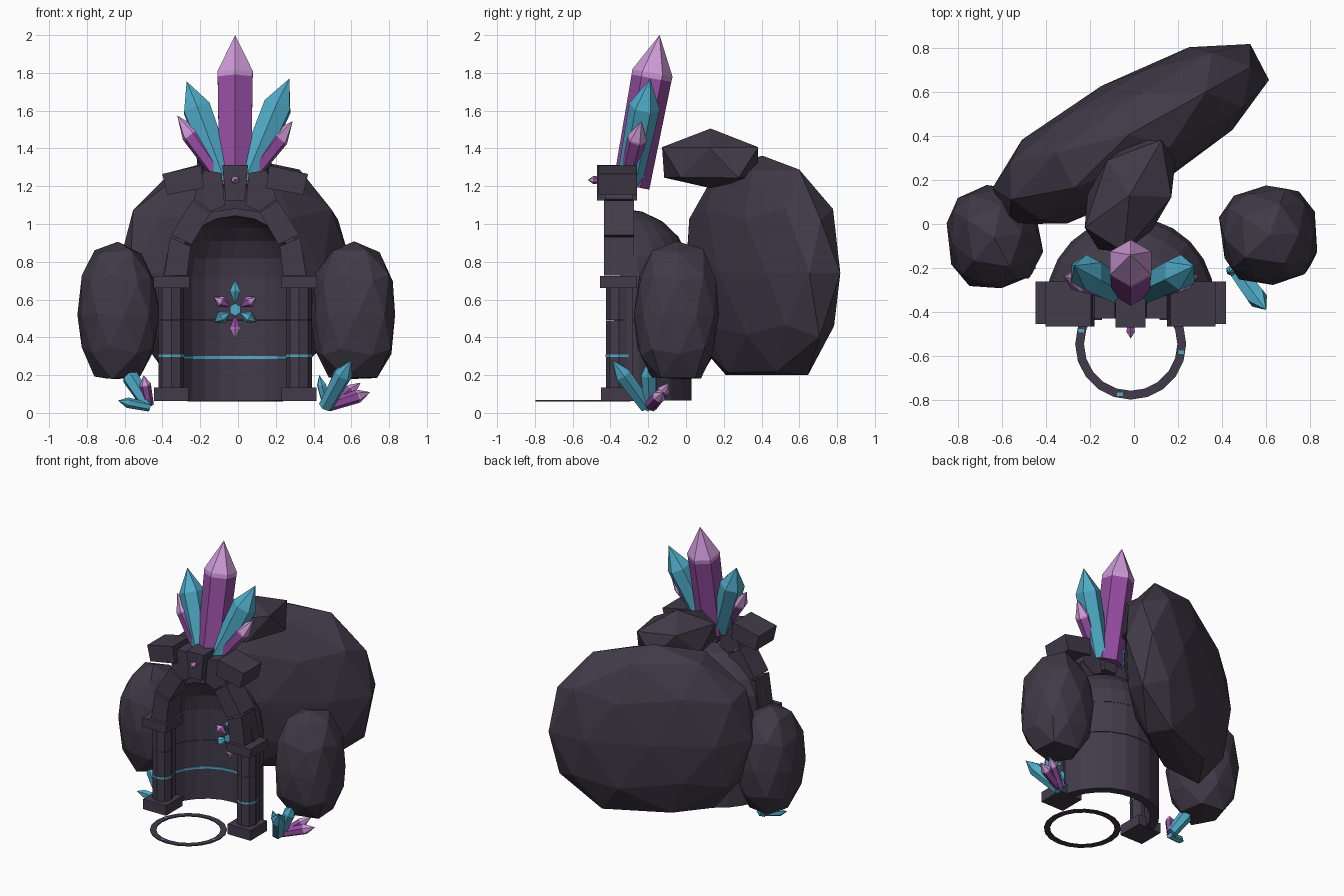
import bpy, bmesh, math, random
from mathutils import Vector, Matrix

if "Cube" in bpy.data.objects:
    bpy.data.objects.remove(bpy.data.objects["Cube"])

random.seed(4)
CX = -0.015  # centre line of the shrine


def mat(name, col):
    m = bpy.data.materials.new(name)
    m.diffuse_color = (*col, 1)
    m.use_nodes = True
    m.node_tree.nodes["Principled BSDF"].inputs["Base Color"].default_value = m.diffuse_color
    return m


STONE = mat("dark stone", (0.054, 0.044, 0.067))
ROCK = mat("dark rock", (0.051, 0.042, 0.063))
PURPLE = mat("purple crystal", (0.30, 0.075, 0.36))
PINK = mat("pink crystal tip", (0.62, 0.32, 0.68))
TEAL = mat("teal crystal", (0.08, 0.41, 0.58))


def finish(name, bm, *mats):
    bmesh.ops.recalc_face_normals(bm, faces=bm.faces[:])
    me = bpy.data.meshes.new(name)
    bm.to_mesh(me)
    bm.free()
    for m in mats:
        me.materials.append(m)
    ob = bpy.data.objects.new(name, me)
    bpy.context.collection.objects.link(ob)
    return ob


def prism(name, pts, y0, y1, m=STONE):
    """Front outline (x, z) extruded in depth."""
    bm = bmesh.new()
    a = [bm.verts.new((x, y0, z)) for x, z in pts]
    b = [bm.verts.new((x, y1, z)) for x, z in pts]
    bm.faces.new(a)
    bm.faces.new(b)
    for i in range(len(pts)):
        j = (i + 1) % len(pts)
        bm.faces.new((a[i], a[j], b[j], b[i]))
    return finish(name, bm, m)


def block(name, x0, x1, y0, y1, z0, z1, m=STONE):
    return prism(name, [(x0, z0), (x1, z0), (x1, z1), (x0, z1)], y0, y1, m)


def revolve(name, prof, cx, cy, sweep, n, m=STONE):
    """Closed (r, z) section swept about a vertical axis, from +x anticlockwise."""
    bm = bmesh.new()
    full = sweep > 6
    rows = []
    for i in range(n if full else n + 1):
        a = sweep * i / n
        rows.append([bm.verts.new((cx + r * math.cos(a), cy + r * math.sin(a), z)) for r, z in prof])
    k = len(prof)
    for i in range(n):
        p, q = rows[i], rows[(i + 1) % len(rows)]
        for j in range(k):
            bm.faces.new((p[j], p[(j + 1) % k], q[(j + 1) % k], q[j]))
    if not full:
        bm.faces.new(rows[0])
        bm.faces.new(rows[-1])
    return finish(name, bm, m)


def crystal(name, base, tip, r, body, end=None, point=0.28, foot=0.82):
    """Six-sided pointed crystal; the tip may have its own colour."""
    base, tip = Vector(base), Vector(tip)
    d = tip - base
    ln = d.length
    rot = d.to_track_quat('Z', 'Y').to_matrix()
    sh = 1 - point
    bm = bmesh.new()
    rings = []
    for t, s in ((0, foot), (sh - 0.035, 0.99), (sh, 1)):
        rings.append([bm.verts.new(base + rot @ Vector((r * s * math.cos(math.pi * (i / 3 + .5)),
                                                        r * s * math.sin(math.pi * (i / 3 + .5)), t * ln)))
                      for i in range(6)])
    top = bm.verts.new(tip)
    bm.faces.new(rings[0])
    for i in range(6):
        j = (i + 1) % 6
        bm.faces.new((rings[0][i], rings[0][j], rings[1][j], rings[1][i]))
        f = bm.faces.new((rings[1][i], rings[1][j], rings[2][j], rings[2][i]))
        g = bm.faces.new((rings[2][i], rings[2][j], top))
        f.material_index = g.material_index = 1 if end else 0
    return finish(name, bm, body, *([end] if end else []))


def rock(name, c, size, angle, floor, sub, jitter, power=1.0):
    """Faceted boulder with a flat underside; power below 1 makes it boxier in plan."""
    bm = bmesh.new()
    bmesh.ops.create_icosphere(bm, subdivisions=sub, radius=1)
    rot = Matrix.Rotation(math.radians(angle), 3, 'Z')
    for v in bm.verts:
        k = 1 + random.uniform(-jitter, jitter)
        u = [math.copysign(abs(v.co[i]) ** (power if i < 2 else 1), v.co[i]) for i in range(3)]
        v.co = Vector(c) + rot @ Vector([u[i] * size[i] * k for i in range(3)])
        v.co.z = max(v.co.z, floor)
    return finish(name, bm, ROCK)


# Boulders around and behind the shrine
rock("back_boulder", (-0.025, 0.405, 0.74), (0.70, 0.26, 0.63), 29, 0.20, 2, 0.03, 0.9)
rock("left_boulder", (-0.635, -0.06, 0.52), (0.215, 0.24, 0.39), 8, 0.18, 2, 0.03, 0.8)
rock("right_boulder", (0.615, -0.05, 0.52), (0.225, 0.225, 0.40), 4, 0.18, 2, 0.03, 0.75)
rock("top_boulder", (-0.02, 0.13, 1.325), (0.32, 0.20, 0.18), 60, 1.19, 1, 0.02)

# Half-round niche: three wall courses and a half dome
NY = -0.35
for i, (z0, z1) in enumerate(((0.065, 0.295), (0.295, 0.489), (0.492, 0.718))):
    revolve(f"niche_course_{i}", [(0.32, z0), (0.38, z0), (0.38, z1), (0.32, z1)], CX, NY, math.pi, 12)
arc = [math.pi / 2 * i / 5 for i in range(6)]
dome = [(0.38 * math.cos(a) + 0.002, 0.718 + 0.365 * math.sin(a)) for a in arc]
dome += [(0.32 * math.cos(a) + 0.002, 0.718 + 0.325 * math.sin(a)) for a in reversed(arc)]
revolve("niche_dome", dome, CX, NY, math.pi, 12)
revolve("niche_glow_band", [(0.314, 0.285), (0.322, 0.285), (0.322, 0.300), (0.314, 0.300)],
        CX, NY, math.pi, 12, TEAL)

# Columns and arch stones, mirrored about the centre line
ARCH = [
    ([(.375, .727), (.255, .727), (.235, .88), (.345, .93)], -.435, -.275),
    ([(.34, .942), (.23, .892), (.13, 1.06), (.225, 1.125)], -.435, -.275),
    ([(.22, 1.132), (.165, 1.285), (.072, 1.27), (.055, 1.10), (.125, 1.066)], -.43, -.28),
    ([(.386, 1.265), (.18, 1.31), (.165, 1.19), (.36, 1.155)], -.465, -.26),
]
for s, side in ((-1, "left"), (1, "right")):
    x = CX + s * 0.338
    block(f"{side}_column_base", x - .092, x + .092, -.45, -.26, .062, .135)
    block(f"{side}_column_cap", x - .095, x + .095, -.455, -.26, .66, .725)
    for i, (z0, z1) in enumerate(((.135, .30), (.30, .489), (.491, .66))):
        revolve(f"{side}_column_drum_{i}", [(.002, z0), (.068, z0), (.068, z1), (.002, z1)],
                x, -.355, 2 * math.pi, 8)
    block(f"{side}_column_backing", x - .05, x + .05, -.38, -.28, .135, .66)
    revolve(f"{side}_column_band", [(.066, .295), (.071, .295), (.071, .309), (.066, .309)],
            x, -.355, 2 * math.pi, 8, TEAL)
    for i, (pts, y0, y1) in enumerate(ARCH):
        prism(f"{side}_arch_stone_{i}", [(CX + s * u, z) for u, z in pts], y0, y1)
prism("keystone", [(CX - .05, 1.125), (CX + .05, 1.125), (CX + .068, 1.312), (CX - .068, 1.312)], -.47, -.26)
crystal("keystone_gem", (CX, -.46, 1.233), (CX, -.52, 1.233), .022, PURPLE, PINK, .5)

# Thin ring on the ground with three glowing marks
RY = -0.545
revolve("ground_ring", [(.212, .060), (.252, .060), (.252, .067), (.212, .067)], CX, RY, 2 * math.pi, 20)
for i, a in enumerate((165, -9, 258)):
    px = CX + .232 * math.cos(math.radians(a))
    py = RY + .232 * math.sin(math.radians(a))
    block(f"ring_mark_{i}", px - .013, px + .013, py - .008, py + .008, .064, .069, TEAL)

# Emblem on the niche wall: hexagon and six crystal petals
EY, EZ = -0.07, 0.547
hexa = [(CX + .033 * math.sin(math.pi * i / 3), EZ + .033 * math.cos(math.pi * i / 3)) for i in range(6)]
prism("emblem_centre", hexa, EY - .02, EY + .03, TEAL)
for i, c in enumerate((TEAL, PURPLE, TEAL, PURPLE, TEAL, PURPLE)):
    a = math.pi * i / 3
    far = .16 if i % 3 == 0 else .13
    dx, dz = math.sin(a), math.cos(a)
    crystal(f"emblem_petal_{i}", (CX + .035 * dx, EY, EZ + .035 * dz), (CX + far * dx, EY, EZ + far * dz),
            .032, c, PINK if c is PURPLE else None, .48, .15)

# Crown of crystals on top
crystal("crown_centre", (CX, -.29, 1.2), (CX, -.14, 2.0), .108, PURPLE, PINK, .25, .9)
crystal("crown_left", (-.07, -.30, 1.22), (-.272, -.19, 1.755), .083, TEAL, None, .27)
crystal("crown_right", (.04, -.30, 1.22), (.272, -.19, 1.77), .083, TEAL, None, .27)
crystal("crown_small_left", (-.09, -.31, 1.25), (-.322, -.235, 1.575), .052, PURPLE, PINK, .3)
crystal("crown_small_right", (.06, -.31, 1.25), (.29, -.235, 1.545), .052, PURPLE, PINK, .3)

# Ground clusters either side
GROUND = [
    ("left", (-.475, -.19, .04), (-.61, -.14, .25), .046, TEAL),
    ("left", (-.47, -.20, .03), (-.635, -.25, .065), .028, TEAL),
    ("left", (-.47, -.19, .04), (-.50, -.235, .20), .030, PURPLE),
    ("right", (.465, -.21, .035), (.60, -.39, .28), .048, TEAL),
    ("right", (.47, -.19, .03), (.585, -.20, .28), .045, TEAL),
    ("right", (.47, -.19, .03), (.43, -.22, .20), .026, TEAL),
    ("right", (.49, -.19, .04), (.70, -.12, .11), .036, PURPLE),
    ("right", (.48, -.18, .03), (.65, -.09, .16), .032, PURPLE),
]
for i, (side, b, t, r, c) in enumerate(GROUND):
    crystal(f"{side}_ground_crystal_{i}", b, t, r, c, PINK if c is PURPLE else None, .3)
